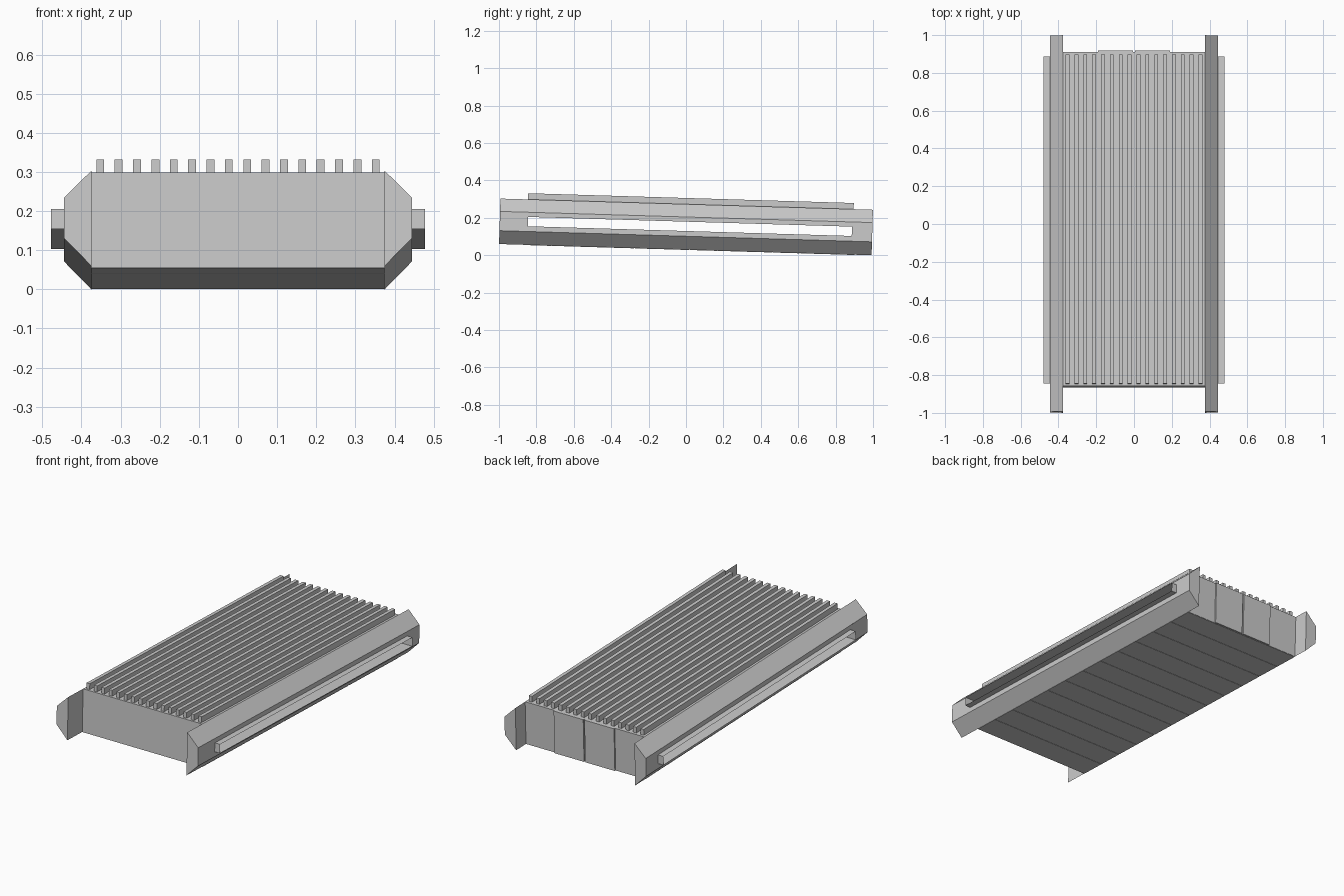
import bpy, bmesh
from mathutils import Vector

if "Cube" in bpy.data.objects:
    bpy.data.objects.remove(bpy.data.objects["Cube"])

TILT, MID = -0.03, 0.1515        # the whole unit slopes down to the back
H = 0.1215                       # half height
XB, XO, XS = 0.375, 0.445, 0.478  # body side, flange side, slot lip
YF, YR, YE = -0.862, 0.908, 0.9963  # body front, body rear, flange ends
SY0, SY1, SZ0, SZ1 = -0.845, 0.887, -0.022, 0.028  # side slot


def make(name, quads, mirror=False, array=None):
    """Object from a list of polygons, placed in the tilted frame."""
    bm = bmesh.new()
    for q in quads:
        bm.faces.new([bm.verts.new(p) for p in q])
    bmesh.ops.remove_doubles(bm, verts=bm.verts, dist=1e-5)
    bmesh.ops.recalc_face_normals(bm, faces=bm.faces)
    me = bpy.data.meshes.new(name)
    bm.to_mesh(me)
    bm.free()
    ob = bpy.data.objects.new(name, me)
    bpy.context.collection.objects.link(ob)
    ob.rotation_euler.x = TILT
    ob.location.z = MID
    if mirror:
        ob.modifiers.new("mirror", 'MIRROR')
    if array:
        n, step = array
        m = ob.modifiers.new("repeat", 'ARRAY')
        m.count = n
        m.use_relative_offset = False
        m.use_constant_offset = True
        m.constant_offset_displace = step
    return ob


def rect_x(x, y0, y1, z0, z1):
    return [(x, y0, z0), (x, y1, z0), (x, y1, z1), (x, y0, z1)]


def tube(axis, a, b, loop):
    """Open band sweeping a closed 2D loop along x or y."""
    def pt(t, p):
        return (t, p[0], p[1]) if axis == 'x' else (p[0], t, p[1])
    return [[pt(a, p), pt(b, p), pt(b, q), pt(a, q)]
            for p, q in zip(loop, loop[1:] + loop[:1])]


def box(x0, x1, y0, y1, z0, z1):
    band = tube('x', x0, x1, [(y0, z0), (y1, z0), (y1, z1), (y0, z1)])
    return band + [rect_x(x0, y0, y1, z0, z1), rect_x(x1, y0, y1, z0, z1)]


# Hollow main case, open at the sides where the flanges close it
make("case", tube('x', -XB, XB, [(YF, -H), (YR, -H), (YR, H), (YF, H)]))

# Angular side flanges with a long slot in the outer face
prof = [(XB, -H), (XO, -0.05), (XO, 0.053), (XB, H)]
faces = [[(x, y, z) for x, z in prof] for y in (-YE, YE)]
for p, q in ((prof[0], prof[1]), (prof[2], prof[3])):
    faces.append([(p[0], -YE, p[1]), (p[0], YE, p[1]), (q[0], YE, q[1]), (q[0], -YE, q[1])])
zl, zh = -0.05, 0.053
faces += [rect_x(XO, -YE, SY0, zl, zh), rect_x(XO, SY1, YE, zl, zh),
          rect_x(XO, SY0, SY1, zl, SZ0), rect_x(XO, SY0, SY1, SZ1, zh),
          rect_x(XB, -YE, YF, -H, H), rect_x(XB, YR, YE, -H, H)]
make("side_flange", faces, mirror=True)

# Thin lip projecting around each slot
make("slot_lip", tube('x', XB, XS, [(SY0, SZ0), (SY1, SZ0), (SY1, SZ1), (SY0, SZ1)]),
     mirror=True)

# Cooling fins on top
make("cooling_fin", box(-0.362, -0.342, -0.85, 0.893, H - 0.002, H + 0.033),
     array=(16, Vector((0.704 / 15, 0, 0))))

# Shallow cross strips under the base
pitch = (YR - YF) / 12
make("base_strip", box(-XB, XB, YF + 0.002, YF + pitch - 0.002, -H - 0.0015, -H + 0.001),
     array=(12, Vector((0, pitch, 0))))

# Pair of raised plates on the back
make("back_plate", box(0.004, 0.19, YR - 0.001, YR + 0.008, -H, H), mirror=True)
